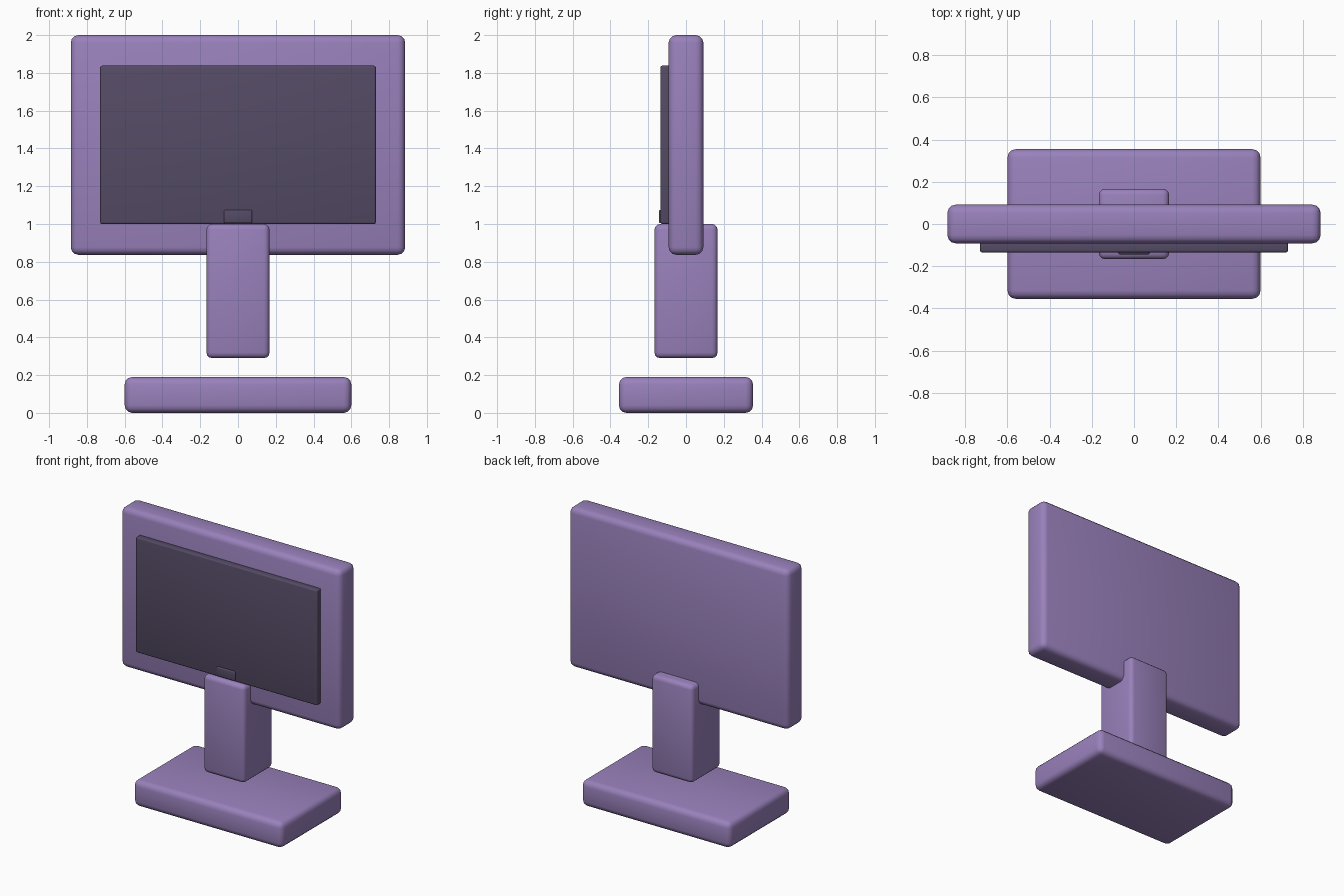
import bpy
import math

if "Cube" in bpy.data.objects:
    bpy.data.objects.remove(bpy.data.objects["Cube"])


def material(name, color):
    mat = bpy.data.materials.new(name)
    mat.diffuse_color = color
    mat.use_nodes = True
    mat.node_tree.nodes["Principled BSDF"].inputs["Base Color"].default_value = mat.diffuse_color
    return mat


def rounded_box(name, x, y, z, radius, mat):
    """Box symmetric in x (half width), spanning the y and z ranges, with rounded edges."""
    bpy.ops.mesh.primitive_cube_add(
        size=1, location=(0, (y[0] + y[1]) / 2, (z[0] + z[1]) / 2))
    obj = bpy.context.object
    obj.name = name
    obj.scale = (2 * x, y[1] - y[0], z[1] - z[0])
    bpy.ops.object.transform_apply(location=False, rotation=False, scale=True)
    bevel = obj.modifiers.new("rounded_edges", 'BEVEL')
    bevel.width = radius
    bevel.segments = 3
    bpy.ops.object.modifier_apply(modifier=bevel.name)
    bpy.ops.object.shade_smooth_by_angle(angle=math.radians(40))
    obj.data.materials.append(mat)
    return obj


purple = material("purple_plastic", (0.32, 0.22, 0.50, 1))
dark = material("dark_screen", (0.09, 0.07, 0.13, 1))

# Stand: base slab with the neck floating just above it
rounded_box("base", 0.60, (-0.355, 0.355), (0.0, 0.19), 0.04, purple)
rounded_box("neck", 0.167, (-0.167, 0.167), (0.29, 1.0), 0.03, purple)

# Display: housing, raised screen panel and small button
rounded_box("housing", 0.885, (-0.092, 0.092), (0.837, 2.0), 0.04, purple)
rounded_box("screen", 0.73, (-0.135, -0.08), (1.0, 1.838), 0.01, dark)
rounded_box("button", 0.075, (-0.144, -0.09), (1.005, 1.075), 0.008, dark)
